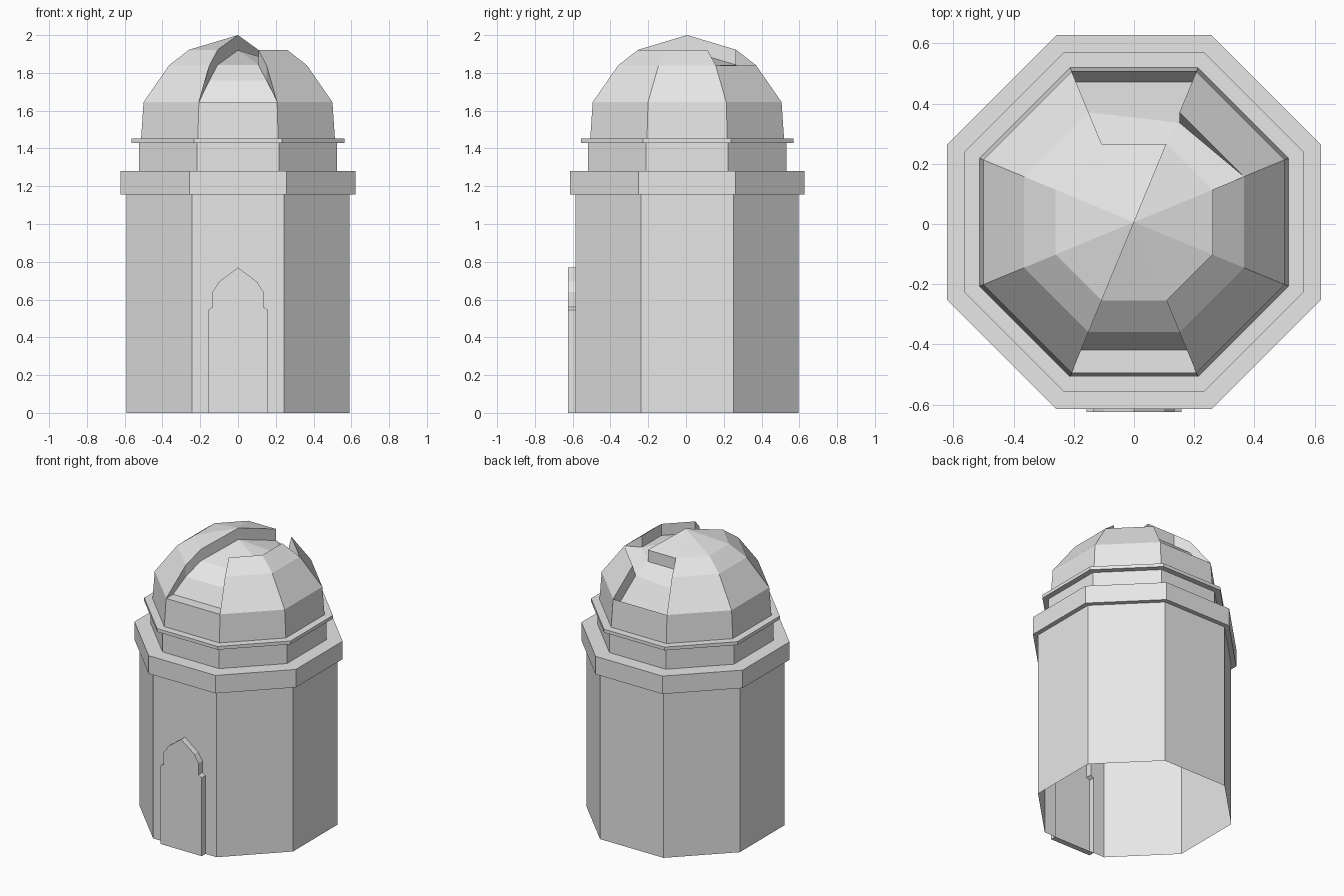
import bpy, bmesh, math

cube = bpy.data.objects.get("Cube")
if cube:
    bpy.data.objects.remove(cube, do_unlink=True)

stone = bpy.data.materials.new("plain_grey_stone")
stone.use_nodes = True
GREY = (0.8, 0.8, 0.8, 1.0)
stone.diffuse_color = GREY
stone.node_tree.nodes["Principled BSDF"].inputs["Base Color"].default_value = GREY

SIDES = 8
CENTRE_Y = 0.006


def corner(k, apothem, z):
    """Corner k of an octagon with a flat front; sector 0 is the front."""
    a = math.radians(-112.5 + 45 * k)
    r = apothem / math.cos(math.pi / SIDES)
    return (r * math.cos(a), r * math.sin(a) + CENTRE_Y, z)


def build(name, polygons):
    """Make a flat-shaded object from polygons given as lists of points."""
    bm = bmesh.new()
    for points in polygons:
        unique = list(dict.fromkeys(points))
        if len(unique) > 2:
            bm.faces.new([bm.verts.new(p) for p in unique])
    bmesh.ops.remove_doubles(bm, verts=bm.verts, dist=0.0005)
    bmesh.ops.recalc_face_normals(bm, faces=bm.faces)
    mesh = bpy.data.meshes.new(name)
    bm.to_mesh(mesh)
    bm.free()
    mesh.materials.append(stone)
    obj = bpy.data.objects.new(name, mesh)
    bpy.context.collection.objects.link(obj)
    return obj


def rings(profile, skip=()):
    """Octagonal shell through a list of (apothem, z) levels."""
    return [[corner(k, *low), corner(k + 1, *low), corner(k + 1, *high), corner(k, *high)]
            for low, high in zip(profile, profile[1:])
            for k in range(SIDES) if k not in skip]


# Tower walls, open below, with a raised pointed door in the front wall
WALL, WALL_TOP = 0.59, 1.155
wall_y = CENTRE_Y - WALL
door_y = -0.625
half = [(0.158, 0), (0.158, 0.545), (0.135, 0.56), (0.135, 0.64), (0.1, 0.695)]
outline = [(-x, z) for x, z in half] + [(0, 0.77)] + half[::-1]
inner = [(x, wall_y, z) for x, z in outline]
outer = [(x, door_y, z) for x, z in outline]

walls = rings([(WALL, 0), (WALL, WALL_TOP)], skip=(0,))
walls.append([corner(0, WALL, 0)] + inner +
             [corner(1, WALL, 0), corner(1, WALL, WALL_TOP), corner(0, WALL, WALL_TOP)])
walls.append(outer)
for i in range(len(outline)):
    j = (i + 1) % len(outline)
    walls.append([inner[i], inner[j], outer[j], outer[i]])
build("tower_walls", walls)

# Cornice band, drum and thin rim below the dome
build("cornice_band", rings([(WALL, 1.155), (0.621, 1.155), (0.621, 1.28), (0.525, 1.28)]))
build("drum_and_rim", rings([(0.525, 1.28), (0.525, 1.43), (0.563, 1.43),
                             (0.563, 1.453), (0.513, 1.453)]))

# Faceted dome with a sunken path running from front to back around the top
DOME = [(0.513, 1.453), (0.5, 1.645), (0.365, 1.84), (0.26, 1.922), (0.0, 2.0)]
SUNK = {(0, 1), (0, 2), (0, 3), (1, 3), (2, 3), (3, 3), (3, 2), (4, 2), (4, 1)}
DEPTH = 0.08


def dome_point(key):
    k, level = key
    if level == 4:
        return (0.0, CENTRE_Y, 2.0)
    return corner(k, *DOME[level])


def sunk_point(key):
    k, level = key
    x, y, z = dome_point(key)
    if key == (3, 2):
        return (x, y, z)
    if level == 1 and k < 2:
        return (x, y + 0.075, z)
    if level == 1 or key == (4, 2):
        y -= 0.035
    return (x, y, z - DEPTH)


shell, edges = [], {}
for k in range(SIDES):
    n = (k + 1) % SIDES
    for level in range(4):
        keys = [(k, level), (n, level), (n, level + 1), (k, level + 1)]
        if level == 3:
            keys = [(k, 3), (n, 3), (0, 4)]
        if (k, level) not in SUNK:
            shell.append([dome_point(key) for key in keys])
            continue
        shell.append([sunk_point(key) for key in keys])
        for a, b in zip(keys, keys[1:] + keys[:1]):
            edges.setdefault(frozenset((a, b)), []).append((a, b))

# Walls along the border of the sunken path
for uses in edges.values():
    if len(uses) == 1:
        a, b = uses[0]
        shell.append([dome_point(a), dome_point(b), sunk_point(b), sunk_point(a)])
build("dome", shell)
